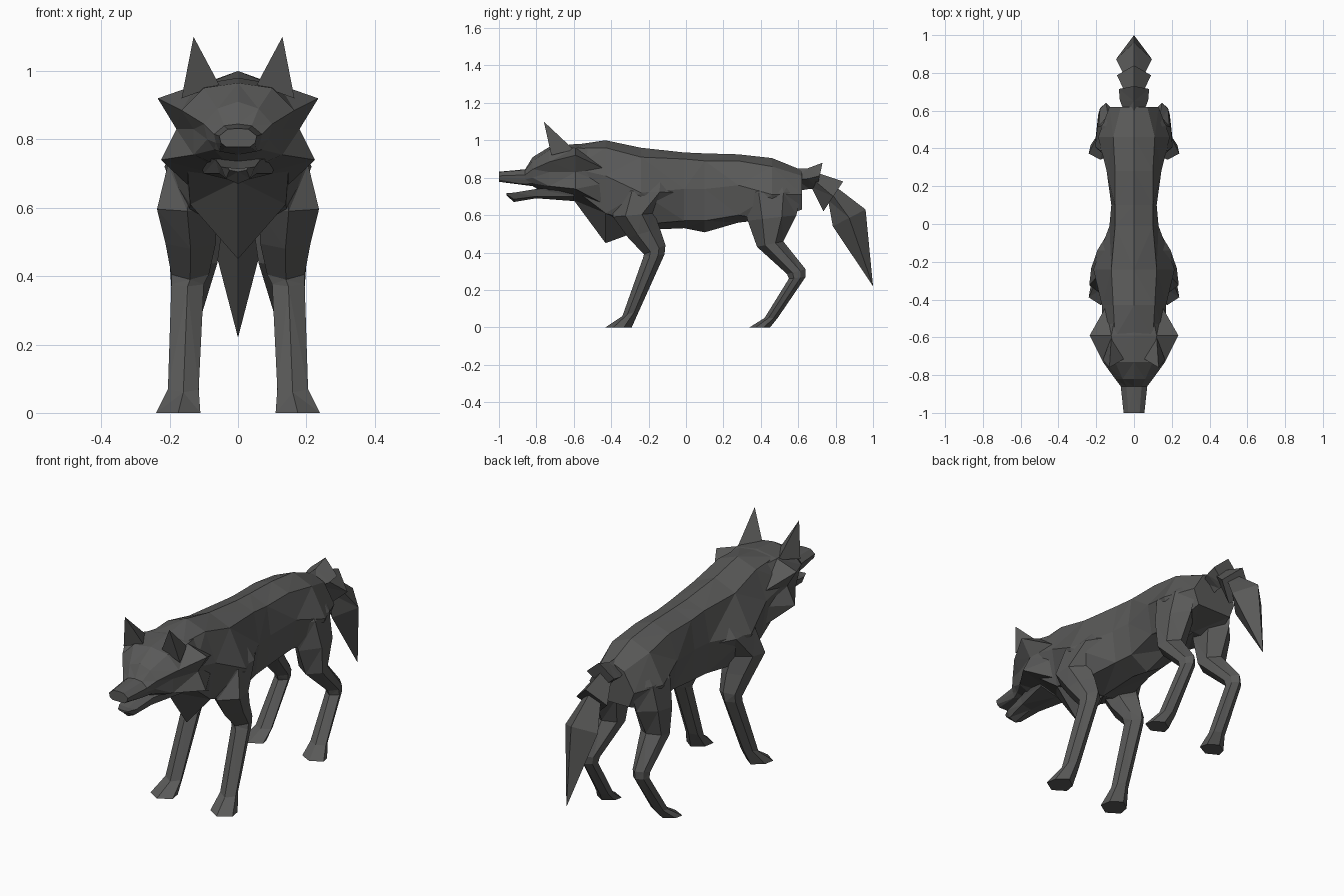
import bpy, bmesh

fur = bpy.data.materials.new("dark_fur")
fur.diffuse_color = (0.1, 0.1, 0.098, 1)


def loft(name, rings, mirror=False):
    """Skin a series of equal-length rings, cap both ends, keep flat triangles."""
    bm = bmesh.new()
    vs = [[bm.verts.new(p) for p in r] for r in rings]
    n = len(vs[0])
    for a, b in zip(vs, vs[1:]):
        for i in range(n):
            j = (i + 1) % n
            bm.faces.new((a[i], a[j], b[j], b[i]))
    bm.faces.new(vs[0])
    bm.faces.new(vs[-1])
    bmesh.ops.remove_doubles(bm, verts=bm.verts, dist=0.0005)
    bmesh.ops.triangulate(bm, faces=bm.faces)
    bmesh.ops.recalc_face_normals(bm, faces=bm.faces)
    me = bpy.data.meshes.new(name)
    bm.to_mesh(me)
    bm.free()
    me.materials.append(fur)
    ob = bpy.data.objects.new(name, me)
    bpy.context.collection.objects.link(ob)
    if mirror:
        ob.modifiers.new("mirror", 'MIRROR')
    return ob


def body(name, secs):
    """Symmetric sections: (y, top z, [(x, z) down the side], bottom z)."""
    rings = []
    for y, zt, side, zb in secs:
        rings.append([(0, y, zt)] + [(x, y, z) for x, z in side] + [(0, y, zb)]
                     + [(-x, y, z) for x, z in reversed(side)])
    loft(name, rings)


def limb(name, secs):
    """Six-sided sections: (inner x, outer x, front y, z, back y, z)."""
    rings = []
    for xi, xo, yf, zf, yb, zb in secs:
        xm = (xi + xo) / 2

        def at(x, t):
            return (x, yf + (yb - yf) * t, zf + (zb - zf) * t)
        rings.append([at(xm, 0), at(xo, .3), at(xo - .01, .7),
                      at(xm, 1), at(xi + .01, .7), at(xi, .3)])
    loft(name, rings, True)


def tuft(name, secs):
    """Diamond sections for the tail: (half width, top y, z, bottom y, z)."""
    loft(name, [[(0, yt, zt), (w, (yt + yb) / 2, (zt + zb) / 2), (0, yb, zb),
                 (-w, (yt + yb) / 2, (zt + zb) / 2)] for w, yt, zt, yb, zb in secs])


# Torso and neck, swelling at the shoulders and haunches
body("torso", [
    (-.60, .975, [(.10, .96), (.17, .85), (.15, .74)], .68),
    (-.43, 1.0, [(.11, .96), (.17, .81), (.14, .61)], .45),
    (-.24, .96, [(.12, .91), (.215, .72), (.15, .55)], .52),
    (-.01, .935, [(.10, .90), (.13, .74), (.11, .57)], .53),
    (.10, .93, [(.10, .89), (.12, .74), (.10, .57)], .508),
    (.28, .925, [(.10, .89), (.145, .76), (.12, .60)], .56),
    (.46, .905, [(.11, .86), (.19, .71), (.13, .57)], .58),
    (.62, .84, [(.07, .81), (.13, .71), (.10, .63)], .63)])

# Head with cheek tufts and muzzle
body("head", [
    (-.44, .97, [(.09, .95), (.15, .85), (.15, .77), (.14, .66)], .58),
    (-.59, .98, [(.12, .96), (.235, .92), (.18, .83), (.225, .74)], .68),
    (-.73, .965, [(.10, .95), (.165, .885), (.13, .83), (.13, .755)], .70),
    (-.82, .91, [(.06, .89), (.10, .845), (.09, .80), (.07, .77)], .755),
    (-.86, .845, [(.04, .84), (.07, .815), (.065, .79), (.055, .765)], .76),
    (-1.0, .832, [(.03, .83), (.055, .81), (.05, .79), (.035, .778)], .778)])

# Open lower jaw
body("lower_jaw", [
    (-.60, .76, [(.12, .75), (.10, .70)], .675),
    (-.80, .735, [(.065, .74), (.055, .70)], .69),
    (-.92, .715, [(.05, .72), (.035, .685)], .67),
    (-.96, .715, [(.03, .718), (.025, .71)], .705)])

# Ears
tip = (.13, -.76, 1.10)
loft("ear", [[(.055, -.715, .96), (.165, -.72, .92), (.12, -.60, .95)], [tip] * 3], True)

# Legs, from shoulder or haunch down to the paw
limb("front_leg", [
    (.04, .10, -.34, .86, -.05, .86),
    (.05, .205, -.40, .73, -.03, .72),
    (.06, .237, -.39, .59, -.17, .61),
    (.065, .212, -.31, .48, -.14, .53),
    (.085, .195, -.225, .39, -.11, .44),
    (.10, .195, -.23, .37, -.115, .39),
    (.115, .205, -.34, .06, -.25, .09),
    (.11, .24, -.43, 0, -.29, 0)])
limb("hind_leg", [
    (.03, .10, .31, .85, .58, .82),
    (.04, .18, .29, .72, .62, .72),
    (.04, .205, .33, .57, .59, .60),
    (.06, .20, .38, .43, .52, .46),
    (.105, .19, .54, .285, .64, .31),
    (.11, .19, .55, .26, .64, .27),
    (.115, .205, .42, .05, .49, .05),
    (.115, .24, .34, 0, .45, 0)])

# Tail of three overlapping tufts
tuft("tail_root", [(.05, .58, .85, .60, .73), (.075, .65, .85, .66, .74),
                   (.08, .73, .88, .70, .74)])
tuft("tail_middle", [(.04, .69, .83, .67, .75), (.09, .84, .78, .735, .62)])
tuft("tail_brush", [(.045, .79, .76, .76, .68), (.095, .96, .63, .785, .54),
                    (0, 1.0, .22, 1.0, .22)])
